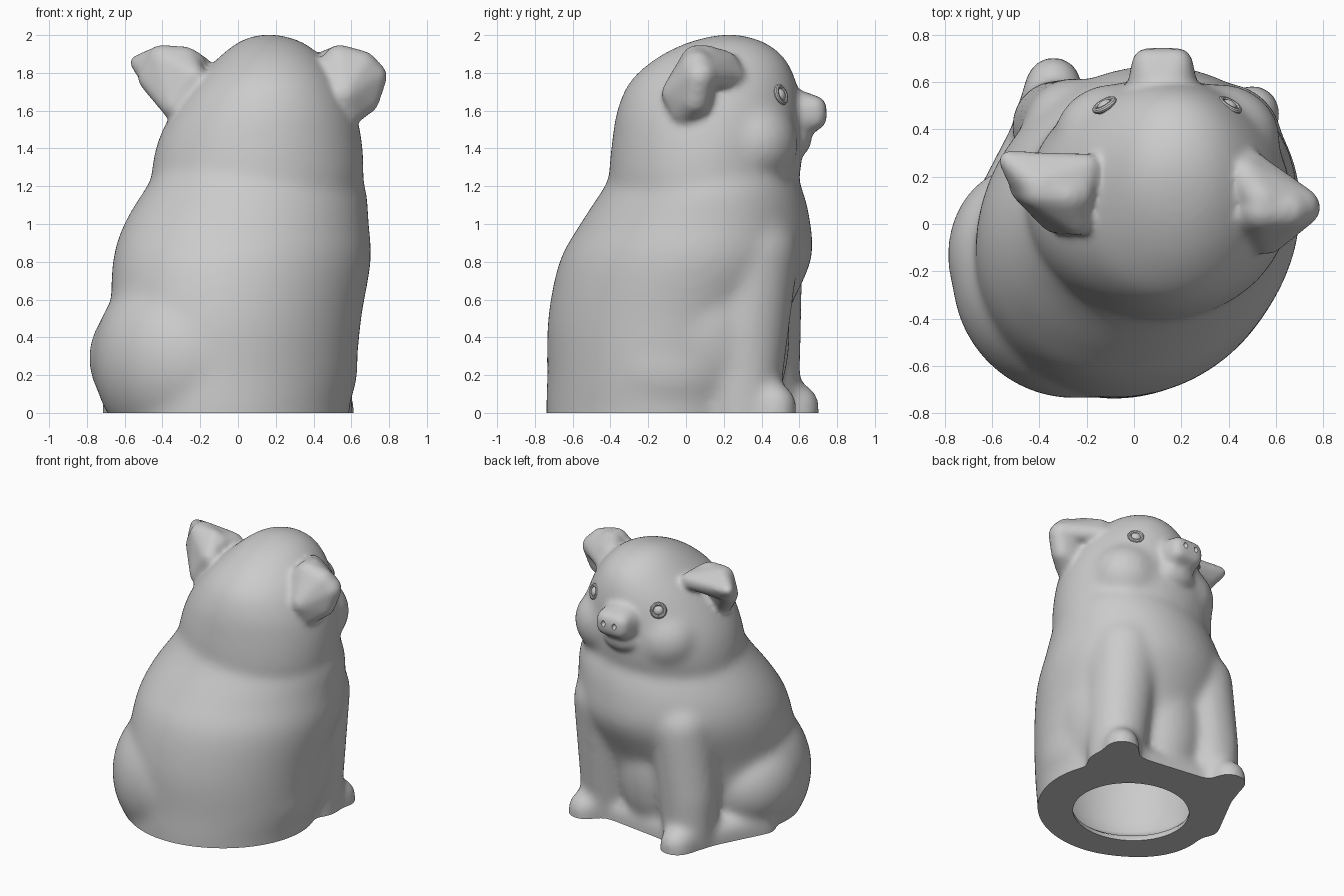
import bpy, bmesh, math
from mathutils import Matrix, Vector

if "Cube" in bpy.data.objects:
    bpy.data.objects.remove(bpy.data.objects["Cube"])

clay = bpy.data.materials.new("grey_clay")
clay.use_nodes = True
clay.diffuse_color = (0.6, 0.6, 0.6, 1)
clay.node_tree.nodes["Principled BSDF"].inputs["Base Color"].default_value = (0.6, 0.6, 0.6, 1)


def blob(bm, centre, radii):
    """Ellipsoid."""
    m = Matrix.Translation(centre) @ Matrix.Diagonal((*radii, 1))
    bmesh.ops.create_uvsphere(bm, u_segments=40, v_segments=24, radius=1, matrix=m)


def hull(bm, balls):
    """Smooth skin stretched round balls given as (x, y, z, radius)."""
    tmp = bmesh.new()
    for x, y, z, r in balls:
        bmesh.ops.create_icosphere(tmp, subdivisions=3, radius=r,
                                   matrix=Matrix.Translation((x, y, z)))
    verts = [bm.verts.new(v.co) for v in tmp.verts]
    tmp.free()
    bmesh.ops.convex_hull(bm, input=verts)
    loose = [v for v in bm.verts if not v.link_faces]
    bmesh.ops.delete(bm, geom=loose, context='VERTS')


def spline(rows, steps=6):
    """Catmull-Rom interpolation of the profile rows."""
    rows = [Vector(r) for r in rows]
    out = []
    for i in range(len(rows) - 1):
        a, b = rows[max(i - 1, 0)], rows[i]
        c, d = rows[i + 1], rows[min(i + 2, len(rows) - 1)]
        for s in range(steps):
            t = s / steps
            out.append(b + (c - a) * (t / 2) + (a * 2 - b * 5 + c * 4 - d) * (t * t / 2)
                       + (b * 3 - a - c * 3 + d) * (t ** 3 / 2))
    return out + [rows[-1]]


def loft(bm, rows, skew=0, steps=6, n=64):
    """Oval rings from rows of (z, x_min, x_max, y_min, y_max), sheared in plan."""
    rings = []
    for z, x0, x1, y0, y1 in spline(rows, steps):
        ring = []
        for k in range(n):
            a = 2 * math.pi * k / n
            dy = (y1 - y0) / 2 * math.sin(a)
            x = (x0 + x1) / 2 + (x1 - x0) / 2 * math.cos(a) + skew * dy
            ring.append(bm.verts.new((x, (y0 + y1) / 2 + dy, z)))
        rings.append(ring)
    for lo, hi in zip(rings, rings[1:]):
        for k in range(n):
            j = (k + 1) % n
            bm.faces.new((lo[k], lo[j], hi[j], hi[k]))
    bm.faces.new(rings[0][::-1])
    bm.faces.new(rings[-1])


def finish(bm, name):
    bmesh.ops.recalc_face_normals(bm, faces=bm.faces[:])
    mesh = bpy.data.meshes.new(name)
    bm.to_mesh(mesh)
    bm.free()
    mesh.materials.append(clay)
    ob = bpy.data.objects.new(name, mesh)
    bpy.context.collection.objects.link(ob)
    return ob


def activate(ob):
    bpy.ops.object.select_all(action='DESELECT')
    ob.select_set(True)
    bpy.context.view_layer.objects.active = ob


def modify(ob, kind, **settings):
    activate(ob)
    mod = ob.modifiers.new(kind.lower(), kind)
    for key, value in settings.items():
        setattr(mod, key, value)
    bpy.ops.object.modifier_apply(modifier=mod.name)


def melt(ob, voxel, iterations):
    """Fuse overlapping parts and soften the seams."""
    modify(ob, 'REMESH', mode='VOXEL', voxel_size=voxel)
    modify(ob, 'SMOOTH', factor=.5, iterations=iterations)


bm = bmesh.new()

# Trunk
loft(bm, [(-.2, -.62, .57, -.735, .42), (.03, -.64, .59, -.74, .44),
          (.2, -.67, .62, -.735, .46), (.5, -.67, .65, -.73, .53),
          (.8, -.66, .70, -.67, .66), (1.0, -.60, .69, -.56, .66),
          (1.2, -.48, .67, -.43, .61), (1.35, -.38, .58, -.35, .52)], skew=.1)

# Head
loft(bm, [(1.1, -.36, .58, -.32, .50), (1.2, -.45, .655, -.40, .58),
          (1.3, -.455, .665, -.405, .61), (1.45, -.42, .655, -.39, .62),
          (1.6, -.345, .62, -.365, .61), (1.75, -.235, .55, -.30, .585),
          (1.87, -.115, .46, -.17, .53), (1.95, -.02, .365, -.02, .44),
          (1.99, .06, .27, .11, .34), (2.004, .13, .19, .2, .26)])

# Cheeks
HEAD_X = .14
for s in (-1, 1):
    blob(bm, (HEAD_X + s * .22, .36, 1.43), (.26, .235, .24))

# Belly and flank
blob(bm, (.0, .28, .42), (.30, .27, .52))
blob(bm, (.33, .10, .45), (.315, .38, .52))

# Front legs and paws
hull(bm, [(-.25, .40, .82, .22), (-.32, .41, .35, .20), (-.34, .43, .05, .17),
          (-.34, .43, -.15, .16)])
hull(bm, [(-.36, .48, .07, .13), (-.34, .59, .04, .12), (-.34, .58, -.15, .12)])
hull(bm, [(.38, .35, .85, .25), (.42, .31, .35, .2), (.42, .29, .05, .18),
          (.42, .29, -.15, .18)])
hull(bm, [(.45, .38, .07, .13), (.50, .47, .04, .12), (.5, .46, -.15, .12)])

# Low webs of clay joining the feet
hull(bm, [(x, y, z, .1) for x, y in ((-.36, .46), (.45, .35), (0, .2)) for z in (-.15, .04)])
hull(bm, [(x, y, z, .1) for x, y in ((-.37, .48), (-.62, .0), (-.3, .1)) for z in (-.15, .05)])

# Haunches
blob(bm, (-.25, -.22, .28), (.52, .52, .54))
blob(bm, (-.46, -.13, .29), (.33, .38, .34))
blob(bm, (.34, -.08, .25), (.295, .40, .36))

pig = finish(bm, "pig_body")
melt(pig, .02, 25)

bm = bmesh.new()

# Snout and mouth
hull(bm, [(.12, .52, 1.57, .16), (.12, .56, 1.61, .1)]
     + [(.12 + s * .06, .675, z, .07) for s in (-1, 1) for z in (1.565, 1.61)])
blob(bm, (.12, .57, 1.45), (.15, .095, .10))

# Ears: a rear lobe and a folded front flap each
hull(bm, [(.58, .0, 1.60, .085), (.56, .06, 1.61, .08), (.56, -.045, 1.69, .085),
          (.54, .06, 1.86, .09), (.71, .07, 1.78, .08), (.67, .05, 1.66, .08),
          (.65, .06, 1.83, .09), (.45, .03, 1.76, .08)])
hull(bm, [(.49, .255, 1.78, .06), (.47, .20, 1.84, .08), (.54, .10, 1.87, .08),
          (.71, .08, 1.79, .075)])
hull(bm, [(-.33, .04, 1.63, .08), (-.24, .02, 1.78, .07), (-.40, .14, 1.87, .08),
          (-.46, .16, 1.77, .07), (-.28, .12, 1.86, .08)])
hull(bm, [(-.20, .24, 1.83, .06), (-.25, .12, 1.84, .08), (-.40, .16, 1.87, .08),
          (-.47, .21, 1.82, .075), (-.535, .27, 1.855, .04)])

# Fuse the details onto the body
details = finish(bm, "details")
activate(pig)
details.select_set(True)
bpy.ops.object.join()
melt(pig, .017, 9)

# Cutters: flat underside, hollow inside with a rim, nostrils
floor = bmesh.new()
bmesh.ops.create_cube(floor, size=1, matrix=Matrix.Translation((0, 0, -.5))
                      @ Matrix.Diagonal((3, 3, 1, 1)))
hollow = bmesh.new()
loft(hollow, [(-.1, -.49, .32, -.52, .25), (.03, -.49, .32, -.52, .25),
              (.1, -.54, .44, -.6, .34), (.4, -.55, .52, -.62, .38),
              (.8, -.53, .57, -.55, .5), (1.1, -.42, .54, -.38, .47),
              (1.3, -.33, .53, -.28, .47), (1.6, -.22, .49, -.24, .47),
              (1.8, -.06, .36, -.1, .4), (1.88, .08, .22, .08, .28)], steps=3)
face = bmesh.new()
for s in (-1, 1):
    blob(face, (.12 + s * .045, .745, 1.60), (.016, .02, .022))

for name, cut in (("floor_cutter", floor), ("hollow_cutter", hollow), ("face_cutter", face)):
    cutter = finish(cut, name)
    cutter.hide_render = True
    modify(pig, 'BOOLEAN', operation='DIFFERENCE', solver='EXACT', object=cutter)
    bpy.data.objects.remove(cutter)

activate(pig)
bpy.ops.object.shade_smooth_by_angle(angle=math.radians(40))

# Eyes: a ball with a raised lid ring
for side, s in (("right", -1), ("left", 1)):
    out = Vector((s * .5, .85, .3)).normalized()
    spot = Vector((HEAD_X + s * .265, .503, 1.685))
    eye = bmesh.new()
    blob(eye, spot - out * .022, (.042, .042, .042))
    eye = finish(eye, side + "_eye")
    activate(eye)
    bpy.ops.object.shade_smooth_by_angle()
    bpy.ops.mesh.primitive_torus_add(major_radius=.044, minor_radius=.013, major_segments=32,
                                     minor_segments=10, location=spot,
                                     rotation=out.to_track_quat('Z', 'Y').to_euler())
    lid = bpy.context.object
    lid.name = side + "_eyelid"
    lid.data.materials.append(clay)
    bpy.ops.object.shade_smooth_by_angle()
